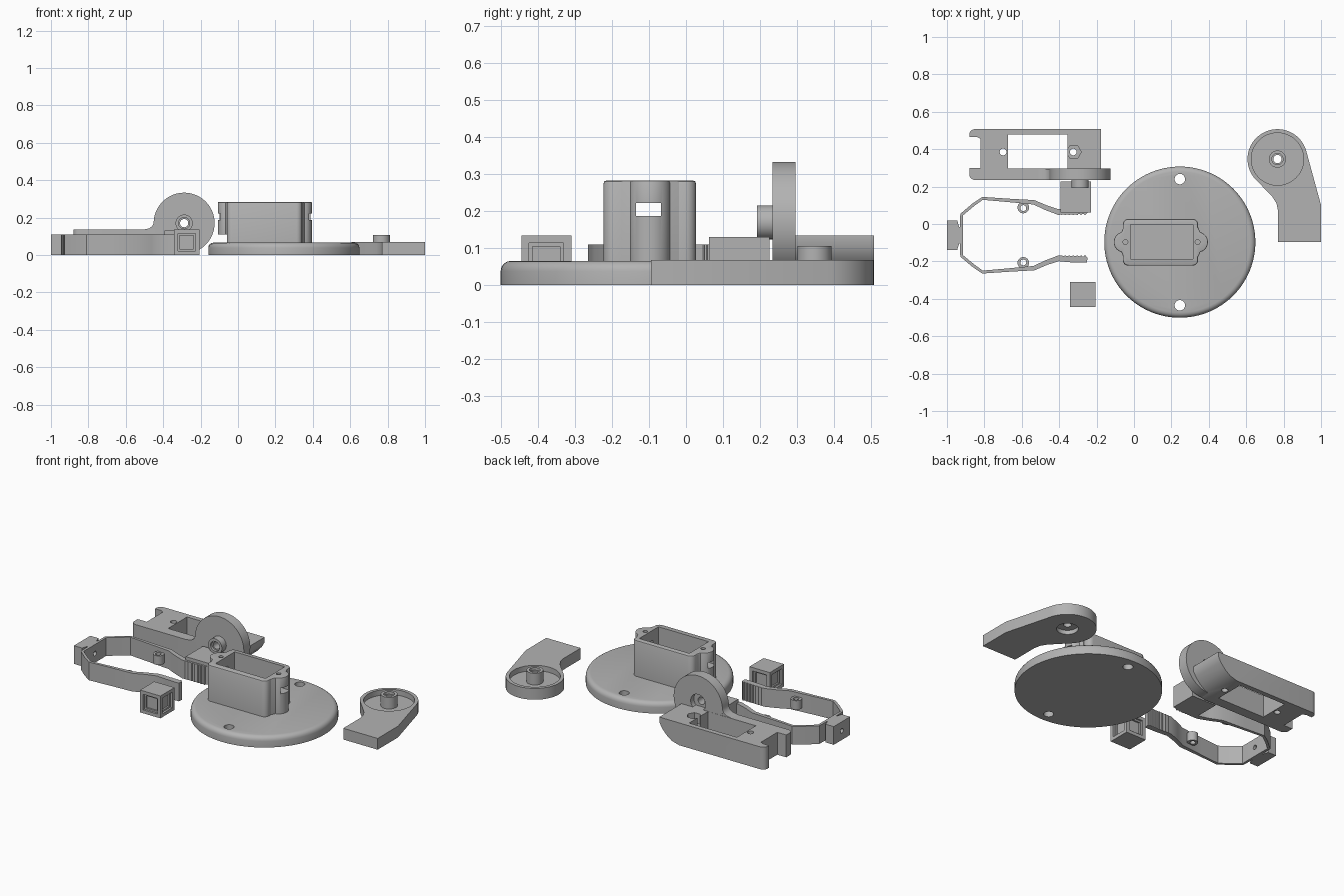
import bpy, bmesh, math
from mathutils import Vector

if "Cube" in bpy.data.objects:
    bpy.data.objects.remove(bpy.data.objects["Cube"])

grey = bpy.data.materials.new("plain grey")
grey.diffuse_color = (0.45, 0.45, 0.45, 1)
grey.use_nodes = True
grey.node_tree.nodes["Principled BSDF"].inputs["Base Color"].default_value = grey.diffuse_color


def arc(cx, cy, r, a0, a1, n):
    """Points on an arc, angles in degrees."""
    return [(cx + r * math.cos(math.radians(a0 + (a1 - a0) * i / n)),
             cy + r * math.sin(math.radians(a0 + (a1 - a0) * i / n))) for i in range(n + 1)]


def circle(cx, cy, r, n=48):
    return arc(cx, cy, r, 0, 360, n)[:-1]


def rounded_rect(x0, x1, y0, y1, r, n=5):
    return (arc(x1 - r, y1 - r, r, 0, 90, n) + arc(x0 + r, y1 - r, r, 90, 180, n)
            + arc(x0 + r, y0 + r, r, 180, 270, n) + arc(x1 - r, y0 + r, r, 270, 360, n))


def prism(name, pts, h0, h1, axis="z", bevel=0, segs=4):
    """Extrude an outline along an axis; bevel rounds the far rim."""
    place = {"z": lambda a, b, h: (a, b, h), "y": lambda a, b, h: (a, h, b),
             "x": lambda a, b, h: (h, a, b)}[axis]
    bm = bmesh.new()
    low = [bm.verts.new(place(a, b, h0)) for a, b in pts]
    high = [bm.verts.new(place(a, b, h1)) for a, b in pts]
    bm.faces.new(low)
    cap = bm.faces.new(high)
    n = len(pts)
    for i in range(n):
        j = (i + 1) % n
        bm.faces.new((low[i], low[j], high[j], high[i]))
    bmesh.ops.recalc_face_normals(bm, faces=bm.faces[:])
    if bevel:
        bmesh.ops.bevel(bm, geom=list(cap.edges), offset=bevel, segments=segs,
                        profile=0.5, affect="EDGES")
    me = bpy.data.meshes.new(name)
    bm.to_mesh(me)
    bm.free()
    me.materials.append(grey)
    ob = bpy.data.objects.new(name, me)
    bpy.context.collection.objects.link(ob)
    return ob


def box(name, x0, x1, y0, y1, z0, z1):
    return prism(name, [(x0, y0), (x1, y0), (x1, y1), (x0, y1)], z0, z1)


def combine(ob, other, op="DIFFERENCE"):
    """Apply a boolean and drop the helper."""
    m = ob.modifiers.new("bool", "BOOLEAN")
    m.operation, m.object, m.solver = op, other, "EXACT"
    bpy.context.view_layer.update()
    bpy.context.view_layer.objects.active = ob
    bpy.ops.object.modifier_apply(modifier=m.name)
    bpy.data.objects.remove(other)


def cut(ob, *args, **kw):
    combine(ob, prism("cutter", *args, **kw))


def cut_box(ob, *b):
    combine(ob, box("cutter", *b))


# Round base plate with two screw holes
CX, CY = 0.245, -0.097
base = prism("base_plate", circle(CX, CY, 0.404, 96), 0, 0.066, bevel=0.028)
for y in (0.24, -0.435):
    cut(base, circle(CX, y, 0.028, 32), -0.1, 0.2)

# Motor housing: rounded box with a screw ear at each end
housing = prism("motor_housing", rounded_rect(-0.06, 0.343, -0.223, 0.027, 0.03),
                0.06, 0.283, bevel=0.008, segs=2)
for side, ex, z0 in ((-1, -0.053, 0.11), (1, 0.34, 0.06)):
    tip = arc(ex, CY, 0.055, -75, 75, 16) if side > 0 else arc(ex, CY, 0.055, 105, 255, 16)
    root = ex - side * 0.015
    flare = ex + side * 0.004
    s = 0.078 * side
    ear = prism("ear", [(root, CY - s), (flare, CY - s)] + tip +
                [(flare, CY + s), (root, CY + s)], z0, 0.283, bevel=0.005, segs=2)
    combine(housing, ear, "UNION")
cut_box(housing, -0.02, 0.315, -0.187, -0.003, 0.07, 0.4)
cut_box(housing, -0.3, 0.5, -0.135, -0.068, 0.187, 0.222)
for x in (-0.046, 0.34):
    cut(housing, circle(x, CY, 0.013, 20), 0.2, 0.4)

# Lower leg: round end with a recess and a hollow pivot
LX, LY = 0.767, 0.347
leg = prism("lower_leg", arc(LX, LY, 0.16, 16, 218, 48) +
            [(0.70, 0.187), (0.74, 0.145), (0.762, 0.11), (0.77, 0.07),
             (0.77, -0.095), (1.0, -0.095), (1.0, 0.1)], 0, 0.068)
cut(leg, circle(LX, LY, 0.14), 0.036, 0.2)
combine(leg, prism("pivot", circle(LX, LY, 0.046, 32), 0.03, 0.106), "UNION")
cut(leg, circle(LX, LY, 0.06, 32), -0.1, 0.025)
cut(leg, circle(LX, LY, 0.022, 24), -0.1, 0.3)
cut(leg, circle(LX, LY, 0.03, 24), 0.09, 0.3)

# Upper leg frame: side profile with a rounded heel
frame = prism("upper_leg_frame",
              [(-0.88, 0), (-0.31, 0), (-0.26, 0.014), (-0.225, 0.04), (-0.195, 0.073),
               (-0.177, 0.105), (-0.177, 0.135), (-0.88, 0.135)], 0.235, 0.508, axis="y")
# rounded front corners
combine(frame, prism("keep", rounded_rect(-0.882, 0.2, 0.235, 0.508, 0.035), -0.1, 0.3),
        "INTERSECT")
cut_box(frame, -0.675, -0.355, 0.297, 0.478, -0.1, 0.3)
cut(frame, [(-1, 0.30), (-0.82, 0.30), (-0.82, 0.455), (-0.84, 0.465), (-1, 0.465)], -0.1, 0.3)
for x in (-0.7, -0.325):
    cut(frame, circle(x, 0.385, 0.018, 24), -0.1, 0.3)
cut(frame, circle(-0.322, 0.385, 0.04, 6), 0.075, 0.3)

# Joint wheel on the frame with its hollow pivot
WX, WZ = -0.288, 0.17
wheel = prism("joint_wheel", circle(WX, WZ, 0.163, 72), 0.234, 0.296, axis="y")
combine(wheel, prism("fillet", [(-0.51, 0.125), (-0.51, 0.135), (-0.475, 0.142), (-0.458, 0.155),
                                (-0.449, 0.175), (-0.4, 0.175), (-0.4, 0.125)],
                     0.235, 0.295, axis="y"), "UNION")
combine(wheel, prism("pivot", circle(WX, WZ, 0.046, 32), 0.192, 0.25, axis="y"), "UNION")
cut(wheel, circle(WX, WZ, 0.05, 32), 0.265, 0.4, axis="y")
cut(wheel, circle(WX, WZ, 0.022, 24), 0.1, 0.4, axis="y")
cut(wheel, circle(WX, WZ, 0.03, 24), 0.1, 0.207, axis="y")

# Gripper: one springy ribbon mirrored about its own midline
MY = -0.06
half = [(-0.25, -0.192, 0.028), (-0.275, -0.19, 0.034), (-0.335, -0.188, 0.034),
        (-0.405, -0.184, 0.03), (-0.47, -0.207, 0.026), (-0.535, -0.236, 0.024),
        (-0.68, -0.247, 0.018), (-0.81, -0.257, 0.016), (-0.86, -0.222, 0.016),
        (-0.922, -0.17, 0.016), (-0.922, -0.125, 0.016)]
path = half + [(x, 2 * MY - y, w) for x, y, w in reversed(half)]
left, right = [], []
for i, (x, y, w) in enumerate(path):
    p = Vector((x, y))
    a = Vector(path[max(i - 1, 0)][:2])
    b = Vector(path[min(i + 1, len(path) - 1)][:2])
    d = (b - a).normalized()
    nrm = Vector((-d.y, d.x)) * w / 2
    left.append(tuple(p + nrm))
    right.append(tuple(p - nrm))
gripper = prism("gripper", left + right[::-1], 0, 0.11)
mount = [(-1, -0.138), (-0.945, -0.138), (-0.933, -0.1), (-0.915, -0.14),
         (-0.915, 0.02), (-0.933, -0.02), (-0.945, 0.018), (-1, 0.018)]
combine(gripper, prism("mount", mount, 0, 0.11), "UNION")
cut(gripper, [(y, z) for y, z in circle(MY, 0.055, 0.014, 20)], -1.1, -0.85, axis="x")

# Tendon eyelets and grip ridges on both fingers
for s, tag in ((-1, "lower"), (1, "upper")):
    eye = prism("tendon_eyelet_" + tag, circle(-0.592, MY + s * 0.148, 0.031, 28), 0.03, 0.085)
    cut(eye, circle(-0.592, MY + s * 0.145, 0.016, 20), -0.1, 0.2)
    for k in range(7):
        prism("grip_ridge_%s_%d" % (tag, k + 1),
              circle(-0.262 - 0.021 * k, MY + s * 0.115, 0.007, 8), 0, 0.11)

# Small cube with stepped square recesses on its four sides
x0, x1, y0, y1, h = -0.343, -0.207, -0.445, -0.31, 0.135
cube = box("recessed_cube", x0, x1, y0, y1, 0, h)
mx, my, mz = (x0 + x1) / 2, (y0 + y1) / 2, h / 2
for r, d in ((0.047, 0.012), (0.037, 0.022)):
    for lo, hi in ((y0 - 0.1, y0 + d), (y1 - d, y1 + 0.1)):
        cut(cube, [(mx - r, mz - r), (mx + r, mz - r), (mx + r, mz + r), (mx - r, mz + r)],
            lo, hi, axis="y")
    for lo, hi in ((x0 - 0.1, x0 + d), (x1 - d, x1 + 0.1)):
        cut(cube, [(my - r, mz - r), (my + r, mz - r), (my + r, mz + r), (my - r, mz + r)],
            lo, hi, axis="x")

# Larger plain block beside the upper finger
box("spacer_block", -0.393, -0.229, 0.062, 0.226, 0, 0.13)

# Smooth round surfaces, keep edges crisp
for ob in bpy.context.scene.objects:
    ob.select_set(True)
    bpy.context.view_layer.objects.active = ob
bpy.ops.object.shade_smooth_by_angle(angle=math.radians(30))
